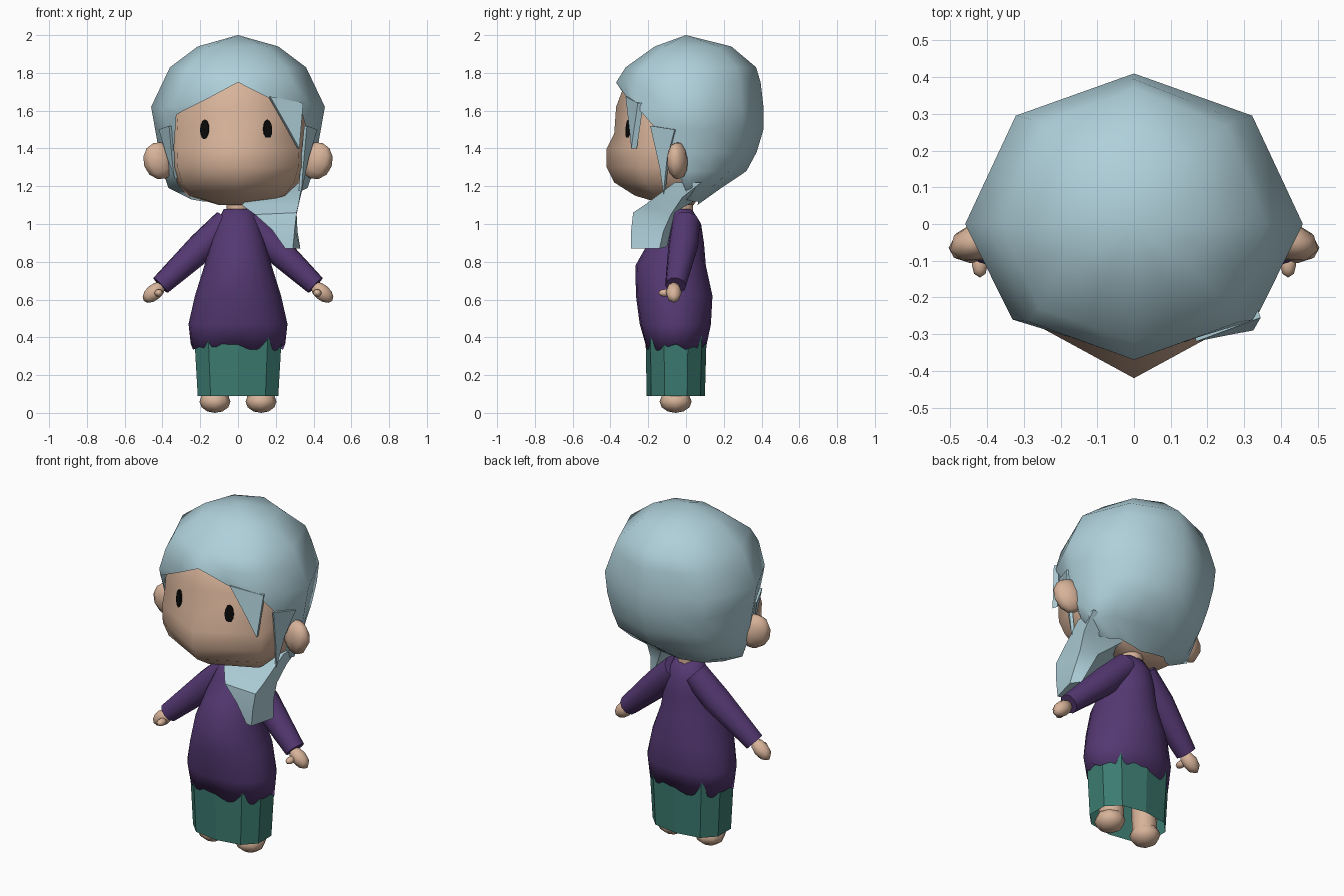
import bpy, bmesh, math
from math import sin, cos, pi
from mathutils import Vector, Matrix
from mathutils.bvhtree import BVHTree

cube = bpy.data.objects.get("Cube")
if cube:
    bpy.data.objects.remove(cube, do_unlink=True)


def material(name, rgb):
    m = bpy.data.materials.new(name)
    m.use_nodes = True
    m.diffuse_color = (*rgb, 1)
    m.node_tree.nodes["Principled BSDF"].inputs["Base Color"].default_value = (*rgb, 1)
    return m


HAIR = material("pale blue hair", (0.43, 0.63, 0.70))
SKIN = material("skin", (0.68, 0.45, 0.32))
PURPLE = material("purple wool", (0.09, 0.04, 0.17))
TEAL = material("teal cloth", (0.045, 0.20, 0.165))
BLACK = material("black", (0.003, 0.003, 0.003))


def finish(name, bm, mat, smooth=True):
    bmesh.ops.remove_doubles(bm, verts=bm.verts, dist=0.0005)
    bmesh.ops.recalc_face_normals(bm, faces=bm.faces)
    for f in bm.faces:
        f.smooth = smooth
    me = bpy.data.meshes.new(name)
    bm.to_mesh(me)
    bm.free()
    me.materials.append(mat)
    ob = bpy.data.objects.new(name, me)
    bpy.context.collection.objects.link(ob)
    return ob


def loft(rings, caps=True):
    """Skin a list of equally long closed rings."""
    bm = bmesh.new()
    rows = [[bm.verts.new(p) for p in r] for r in rings]
    n = len(rows[0])
    for a, b in zip(rows, rows[1:]):
        for i in range(n):
            j = (i + 1) % n
            bm.faces.new((a[i], a[j], b[j], b[i]))
    if caps:
        bm.faces.new(rows[0])
        bm.faces.new(rows[-1])
    return bm


def oval(z, w, front, back, n, power=1.0):
    """Ring around z, starting at the front."""
    c, r = (front + back) / 2, (back - front) / 2
    pts = []
    for i in range(n):
        s, k = sin(2 * pi * i / n), -cos(2 * pi * i / n)
        pts.append(Vector((w * math.copysign(abs(s) ** power, s),
                           c + r * math.copysign(abs(k) ** power, k), z)))
    return pts


def octagon(z, w, front, back, fx=0.72, fy=0.72):
    """Eight corners, starting at the front and going to +x."""
    half = [(0, front), (fx * w, fy * front), (w, 0), (0.7 * w, 0.72 * back)]
    pts = half + [(0, back)] + [(-x, y) for x, y in half[:0:-1]]
    return [Vector((x, y, z)) for x, y in pts]


def lerp_table(table, z):
    for a, b in zip(table, table[1:]):
        if a[0] >= z >= b[0]:
            t = (a[0] - z) / (a[0] - b[0])
            return a[1] + (b[1] - a[1]) * t
    return table[-1][1]


def tube(name, path, mat, sides=10):
    """Tapered tube through (point, radius) pairs."""
    d = (Vector(path[-1][0]) - Vector(path[0][0])).normalized()
    q = d.to_track_quat('Z', 'Y')
    rings = [[Vector(p) + q @ Vector((r * cos(2 * pi * i / sides), r * sin(2 * pi * i / sides), 0))
              for i in range(sides)] for p, r in path]
    ob = finish(name, loft(rings), mat)
    sharpen(ob)
    return ob


def sharpen(ob, angle=50):
    for o in bpy.context.selected_objects:
        o.select_set(False)
    ob.select_set(True)
    bpy.context.view_layer.objects.active = ob
    bpy.ops.object.shade_smooth_by_angle(angle=math.radians(angle))


def ball(name, loc, size, mat, rot=(0, 0, 0), u=8, v=6):
    bm = bmesh.new()
    bmesh.ops.create_uvsphere(bm, u_segments=u, v_segments=v, radius=1)
    bmesh.ops.scale(bm, vec=size, verts=bm.verts)
    ob = finish(name, bm, mat)
    ob.location, ob.rotation_euler = loc, rot
    return ob


def lock(name, pts, inward, mat=HAIR):
    """Thin pointed hair plate."""
    bm = loft([[Vector(p) for p in pts], [Vector(p) + Vector(inward) for p in pts]])
    return finish(name, bm, mat, False)


# Head: full cheeks with a pointed plan at the front
head_rows = [(1.10, .10, -.10, .04), (1.15, .27, -.27, .07), (1.22, .33, -.38, .13),
             (1.30, .355, -.42, .22), (1.40, .36, -.42, .27), (1.48, .36, -.38, .3),
             (1.62, .35, -.37, .3), (1.78, .27, -.31, .28), (1.88, .12, -.15, .15)]
head_bm = loft([octagon(*r, fx=0.9, fy=0.58) for r in head_rows])
bmesh.ops.recalc_face_normals(head_bm, faces=head_bm.faces)
surface = BVHTree.FromBMesh(head_bm)
finish("head", head_bm, SKIN)

# Eyes: thin oval plates laid on the face
for side, x in (("right", -0.175), ("left", 0.155)):
    hit, normal, _, _ = surface.ray_cast(Vector((x, -2, 1.5)), Vector((0, 1, 0)))
    if normal.y > 0:
        normal = -normal
    bm = bmesh.new()
    bmesh.ops.create_cone(bm, cap_ends=True, segments=12, radius1=1, radius2=1, depth=0.009)
    bmesh.ops.scale(bm, vec=(0.025, 0.052, 1), verts=bm.verts)
    eye = finish(side + "_eye", bm, BLACK, False)
    eye.matrix_world = Matrix.Translation(hit + normal * 0.004) @ normal.to_track_quat('Z', 'Y').to_matrix().to_4x4()

# Hair cap: sixteen columns, each stopping at its own height
WIDTH = [(2, 0), (1.95, .2), (1.83, .36), (1.62, .46), (1.2, .385), (1.15, .3), (1.1, .17)]
FRONT = [(2, 0), (1.92, -.22), (1.82, -.33), (1.75, -.37), (1.6, -.36), (1.2, -.3)]
BACK = [(2, 0), (1.93, .28), (1.82, .38), (1.68, .41), (1.5, .41), (1.3, .35), (1.2, .2), (1.1, .06)]
ends = [1.75, 1.67, 1.62, 1.46, 1.13, 1.12, 1.12, 1.11, 1.1, 1.11, 1.12, 1.12, 1.13, 1.3, 1.58, 1.665]


def cap_point(col, z):
    ring = octagon(z, lerp_table(WIDTH, z), lerp_table(FRONT, z), lerp_table(BACK, z))
    a, b = ring[col // 2], ring[((col + 1) // 2) % 8]
    return (a + b) / 2


levels = [2.0, 1.94, 1.83, 1.75, 1.62, 1.5, 1.38, 1.28, 1.19, 1.1]
cap = loft([[cap_point(c, max(z, ends[c])) for c in range(16)] for z in levels], caps=False)
bmesh.ops.dissolve_degenerate(cap, dist=0.0005, edges=cap.edges)
finish("hair_cap", cap, HAIR)

# Loose locks at the temples
lock("fringe_lock", [(.17, -.32, 1.675), (.27, -.3, 1.5), (.325, -.29, 1.4), (.345, -.255, 1.64)], (-.01, .03, 0))
for side, s, tip in (("left", 1, 1.16), ("right", -1, 1.24)):
    lock(side + "_temple_lock", [(s * .365, -.19, 1.52), (s * .345, -.14, 1.3), (s * .335, -.12, tip),
                                 (s * .375, -.1, 1.35), (s * .42, -.06, 1.5)], (-s * .015, .01, 0))

# Side tail: flattened lock swept forward over the shoulder
tail = [[(.12, .0, 1.2), (.34, -.06, 1.22), (.35, .08, 1.22), (.15, .1, 1.2)],
        [(.02, -.16, 1.10), (.32, -.22, 1.10), (.33, -.02, 1.14), (.12, .04, 1.12)],
        [(.09, -.25, 1.05), (.31, -.28, 1.06), (.31, -.08, 1.05), (.2, -.06, 1.06)],
        [(.18, -.27, .97), (.30, -.29, .97), (.315, -.12, .96), (.24, -.08, .97)],
        [(.25, -.28, .87), (.29, -.29, .87), (.33, -.14, .87), (.28, -.10, .88)]]
sharpen(finish("side_tail", loft([[Vector(p) for p in r] for r in tail]), HAIR), 40)

tube("neck", [((0, -.02, 1.0), .06), ((0, -.02, 1.16), .06)], SKIN)

# Sweater with a ragged hem
body_rows = [(.47, .262, -.245, .132), (.62, .228, -.265, .14), (.78, .178, -.268, .105),
             (.90, .145, -.2, .095), (1.0, .115, -.125, .08), (1.08, .075, -.085, .03)]
hem = oval(.35, .25, -.215, .11, 20)
for i, p in enumerate(hem):
    p.z += (.015, -.015, .0, -.02, .02)[i % 5]
finish("sweater", loft([hem] + [oval(*r, 20) for r in body_rows]), PURPLE)

# Skirt: faceted open tube
skirt = loft([oval(.09, .222, -.208, .1, 10, .8), oval(.44, .243, -.215, .11, 10, .8)], caps=False)
finish("skirt", skirt, TEAL, False)

# Paired parts
for side, s in (("left", 1), ("right", -1)):
    tube(side + "_sleeve", [((s * .06, 0, 1.01), .075), ((s * .19, -.015, .88), .08),
                            ((s * .41, -.055, .675), .056)], PURPLE)
    ball(side + "_hand", (s * .445, -.065, .638), (.07, .042, .042), SKIN, (0, s * .7, 0))
    ball(side + "_thumb", (s * .42, -.11, .635), (.022, .036, .02), SKIN)
    ball(side + "_ear", (s * .415, -.045, 1.335), (.09, .055, .1), SKIN, (0, s * .35, -s * .3))
    tube(side + "_leg", [((s * .115, -.05, .05), .066), ((s * .115, -.05, .42), .075)], SKIN)
    ball(side + "_foot", (s * .122, -.055, .06), (.082, .085, .06), SKIN)
